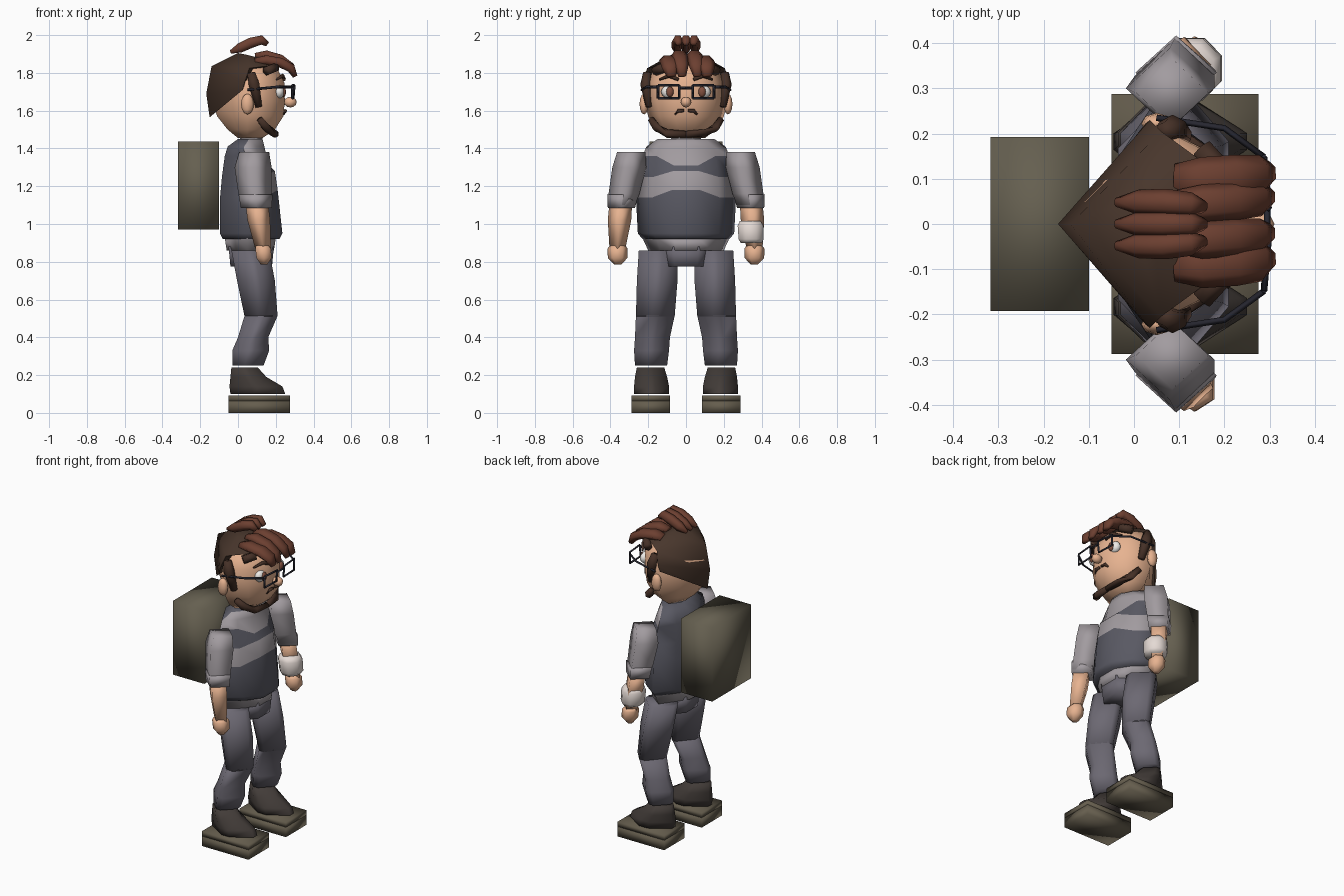
import bpy, bmesh, math
from mathutils import Vector

if "Cube" in bpy.data.objects:
    bpy.data.objects.remove(bpy.data.objects["Cube"])

COL = dict(skin=(.80, .45, .28), hair=(.065, .037, .025), lock=(.15, .05, .03), beard=(.06, .03, .02),
           shirt=(.36, .33, .35), vest=(.10, .10, .125), jeans=(.15, .14, .17), shoe=(.055, .045, .04),
           sole=(.13, .11, .075), pack=(.13, .115, .08), cast=(.78, .70, .66), white=(.85, .83, .80),
           iris=(.22, .08, .05), frame=(.02, .02, .03))
MAT = {}
for k, c in COL.items():
    MAT[k] = bpy.data.materials.new(k)
    MAT[k].diffuse_color = (*c, 1)


def finish(name, bm, mats, smooth=100):
    bmesh.ops.recalc_face_normals(bm, faces=bm.faces[:])
    me = bpy.data.meshes.new(name)
    bm.to_mesh(me)
    bm.free()
    for m in mats:
        me.materials.append(MAT[m])
    ob = bpy.data.objects.new(name, me)
    bpy.context.collection.objects.link(ob)
    bpy.context.view_layer.objects.active = ob
    ob.select_set(True)
    bpy.ops.object.shade_smooth_by_angle(angle=math.radians(smooth))
    ob.select_set(False)
    return ob


def loft(name, rings, *mats, pick=None):
    """Skin a stack of equal-sized rings and cap both ends."""
    bm = bmesh.new()
    vs = [[bm.verts.new(p) for p in r] for r in rings]
    n = len(vs[0])
    for k in range(len(vs) - 1):
        for i in range(n):
            j = (i + 1) % n
            f = bm.faces.new((vs[k][i], vs[k][j], vs[k + 1][j], vs[k + 1][i]))
            if pick:
                f.material_index = pick(k, i)
    bm.faces.new(vs[0])
    bm.faces.new(vs[-1])
    return finish(name, bm, mats)


def ring(x, y, z, rx, ry, n=8, turn=.5):
    return [(x + rx * math.cos(2 * math.pi * (i + turn) / n),
             y + ry * math.sin(2 * math.pi * (i + turn) / n), z) for i in range(n)]


def diamond(x, y, z, rx, ry):
    return ring(x, y, z, rx, ry, 4, 0)


def rect(x0, x1, y0, y1, z, ch=.4):
    """Rectangle with chamfered corners."""
    a, b = (x1 - x0) * ch, (y1 - y0) * ch
    return [(x0 + a, y0, z), (x1 - a, y0, z), (x1, y0 + b, z), (x1, y1 - b, z),
            (x1 - a, y1, z), (x0 + a, y1, z), (x0, y1 - b, z), (x0, y0 + b, z)]


def box(name, x0, x1, y0, y1, z0, z1, mat):
    return loft(name, [[(x0, y0, z), (x1, y0, z), (x1, y1, z), (x0, y1, z)] for z in (z0, z1)], mat)


def tube(name, pts, radii, mat, n=6, flat=1.0):
    """Tapered sweep; flat squashes the section."""
    P = [Vector(p) for p in pts]
    rings = []
    for i, p in enumerate(P):
        t = (P[min(i + 1, len(P) - 1)] - P[max(i - 1, 0)]).normalized()
        ref = Vector((0, 1, 0)) if abs(t.y) < .8 else Vector((0, 0, 1))
        a = (ref - t * ref.dot(t)).normalized()
        b = t.cross(a)
        rings.append([p + a * radii[i] * math.cos(2 * math.pi * k / n)
                      + b * radii[i] * flat * math.sin(2 * math.pi * k / n) for k in range(n)])
    return loft(name, rings, mat)


def ball(name, c, r, mat, seg=8, rows=6):
    bm = bmesh.new()
    bmesh.ops.create_uvsphere(bm, u_segments=seg, v_segments=rows, radius=1)
    bmesh.ops.scale(bm, vec=r, verts=bm.verts)
    bmesh.ops.translate(bm, vec=c, verts=bm.verts)
    return finish(name, bm, [mat])


# Torso: angular section, dark vest with light shirt bands on the front
SEC = [(0, .2), (.2, .56), (.45, 1), (.78, .68), (1, .28)]
SEC += [(u, -v) for u, v in reversed(SEC)]


def body(z, xb, xf, w, dip=0):
    return [(xb + (xf - xb) * u, w * v, z - (dip if u > .9 else 0)) for u, v in SEC]


loft("torso", [body(*r) for r in [(.92, -.08, .22, .23), (.95, -.095, .235, .255), (1.14, -.095, .21, .265, -.04),
     (1.25, -.085, .195, .25, -.03), (1.36, -.07, .16, .23, .05), (1.41, -.055, .14, .21), (1.45, .0, .13, .15)]],
     "vest", "shirt", pick=lambda k, i: int(k in (2, 4, 5) and 2 <= i <= 6))
loft("shirt_hem", [body(.86, -.06, .19, .20), body(.925, -.07, .20, .23)], "shirt")
loft("pelvis", [rect(-.04, .18, -.10, .10, .775, .2), rect(-.05, .19, -.11, .11, .88, .2)], "jeans")
loft("neck", [ring(.07, 0, 1.40, .065, .09), ring(.07, 0, 1.50, .065, .08)], "shirt")

# Backpack
box("backpack", -.318, -.10, -.193, .193, .972, 1.437, "pack")

# Legs and shoes
for s, side in ((1, "left"), (-1, "right")):
    def L(rows):
        return [rect(x0, x1, min(s * a, s * b), max(s * a, s * b), z) for z, x0, x1, a, b in rows]
    loft(side + "_upper_leg", L([(.51, .035, .21, .06, .265), (.70, -.005, .195, .045, .26),
                                 (.86, -.035, .165, .045, .25)]), "jeans")
    loft(side + "_lower_leg", L([(.25, -.03, .135, .10, .27), (.33, -.03, .165, .09, .275),
                                 (.40, .0, .16, .085, .27), (.515, .035, .21, .06, .265)]), "jeans")
    loft(side + "_shoe", L([(.10, -.04, .25, .09, .275), (.14, -.045, .235, .09, .275),
                            (.19, -.04, .15, .10, .27), (.24, -.035, .105, .115, .26)]), "shoe")
    ys = sorted((s * .085, s * .288))
    box(side + "_sole_lower", -.05, .275, *ys, 0, .062, "sole")
    box(side + "_sole_upper", -.05, .275, *ys, .062, .093, "sole")

    # Arms: four-sided sleeves
    loft(side + "_sleeve", [diamond(.085, s * .29, 1.38, .08, .075), diamond(.08, s * .30, 1.30, .098, .09),
                            diamond(.09, s * .328, 1.16, .088, .082), diamond(.10, s * .34, 1.10, .08, .07)],
         "shirt")
    loft(side + "_sleeve_cuff", [diamond(.097, s * .342, 1.085, .082, .072),
                                 diamond(.093, s * .335, 1.155, .09, .082)], "shirt")
    loft(side + "_forearm", [diamond(.133, s * .363, .87, .042, .042), diamond(.11, s * .352, 1.02, .06, .062),
                             diamond(.10, s * .345, 1.11, .06, .06)], "skin")
    loft(side + "_hand", [ring(.138, s * .362, .785, .02, .018, 6), ring(.138, s * .362, .82, .046, .052, 6),
                          ring(.133, s * .362, .87, .048, .053, 6), ring(.128, s * .362, .885, .038, .042, 6)], "skin")
loft("wrist_cast", [ring(.13, .345, .90, .055, .06), ring(.13, .345, .92, .07, .072),
                    ring(.125, .342, .99, .072, .074), ring(.123, .34, 1.015, .057, .06)], "cast")


# Head: pointed at the back, rounded at the face
def skull(z, xb, xf, w):
    h = [(xb, .08 * w), (.5 * (xb + .05), .53 * w), (.05, w), (.05 + (xf - .05) * .65, .70 * w), (xf, .28 * w)]
    return [(x, y, z) for x, y in h] + [(x, -y, z) for x, y in reversed(h)]


loft("head", [skull(*r) for r in [(1.455, .0, .13, .10), (1.50, -.055, .195, .16), (1.57, -.11, .24, .20),
     (1.65, -.14, .248, .22), (1.75, -.14, .245, .217), (1.82, -.10, .21, .18), (1.865, -.02, .14, .09)]], "skin")


def capring(back, sd, fr):
    return [(back[0], 0, back[1]), sd, fr, (fr[0], -fr[1], fr[2]), (sd[0], -sd[1], sd[2])]


loft("hair_cap", [capring((-.15, 1.565), (.025, .222, 1.71), (.06, .10, 1.80)),
                  capring((-.168, 1.69), (.035, .23, 1.75), (.10, .12, 1.82)),
                  capring((-.14, 1.835), (.06, .205, 1.825), (.19, .11, 1.84)),
                  capring((-.0, 1.905), (.05, .08, 1.895), (.11, .06, 1.88))], "hair")

# Swept fringe and crown tufts
for i, (y, r, d) in enumerate(((.098, .05, .03), (.045, .042, 0), (-.035, .042, 0), (-.092, .05, .03))):
    tube(f"fringe_lock_{i}", [(.09, y, 1.89 - d), (.15, y, 1.897 - d), (.225, y + .005, 1.875 - d * .7),
                              (.28, y + .01, 1.835 - d * .3), (.302, y + .015, 1.782)],
         [r * .7, r, r, r * .9, r * .5], "lock", flat=.6)
for i, y in enumerate((-.048, 0, .048)):
    tube(f"crown_tuft_{i}", [(-.04, y, 1.91), (.01, y, 1.932), (.07, y, 1.96), (.125, y * .9, 1.974),
                             (.155, y * .8, 1.952)], [.01, .028, .03, .027, .014], "lock", flat=1.05)

# Face features, mirrored
for s, side in ((1, "left"), (-1, "right")):
    ball(side + "_ear", (.05, s * .222, 1.635), (.034, .024, .055), "skin")
    tube(side + "_sideburn", [(.07, s * .205, 1.80), (.085, s * .212, 1.74), (.11, s * .195, 1.62)],
         [.022, .03, .018], "beard", flat=1.1)
    tube(side + "_temple_hair", [(.15, s * .165, 1.81), (.20, s * .11, 1.83)], [.026, .026], "beard")
    tube(side + "_beard", [(.115, s * .185, 1.555), (.15, s * .155, 1.51), (.19, s * .10, 1.48),
                           (.20, 0, 1.475)], [.018, .024, .022, .018], "beard")
    tube(side + "_moustache", [(.25, s * .01, 1.60), (.25, s * .04, 1.60), (.24, s * .058, 1.58)],
         [.008, .01, .006], "beard")
    tube(side + "_eyebrow", [(.245, s * .04, 1.765), (.235, s * .09, 1.785), (.205, s * .14, 1.765)],
         [.009, .011, .006], "beard")
    ball(side + "_eye", (.218, s * .09, 1.70), (.028, .042, .036), "white")
    ball(side + "_iris", (.242, s * .085, 1.70), (.012, .02, .028), "iris")
    # Glasses: lens frame of four bars plus temple arm
    c = [(.292, s * .035, 1.665), (.288, s * .148, 1.665), (.288, s * .148, 1.735), (.298, s * .035, 1.735)]
    for i in range(4):
        tube(f"{side}_lens_bar_{i}", [c[i], c[(i + 1) % 4]], [.007, .007], "frame", 4)
    tube(side + "_glasses_arm", [(.288, s * .148, 1.725), (.20, s * .212, 1.725), (.05, s * .235, 1.71)],
         [.007] * 3, "frame", 4)
tube("glasses_bridge", [(.295, -.035, 1.72), (.295, .035, 1.72)], [.007, .007], "frame", 4)
ball("nose", (.277, 0, 1.645), (.034, .028, .028), "skin")

for m in bpy.data.materials:
    if m.users and not m.is_grease_pencil:
        m.use_nodes = True
        m.node_tree.nodes["Principled BSDF"].inputs["Base Color"].default_value = m.diffuse_color
